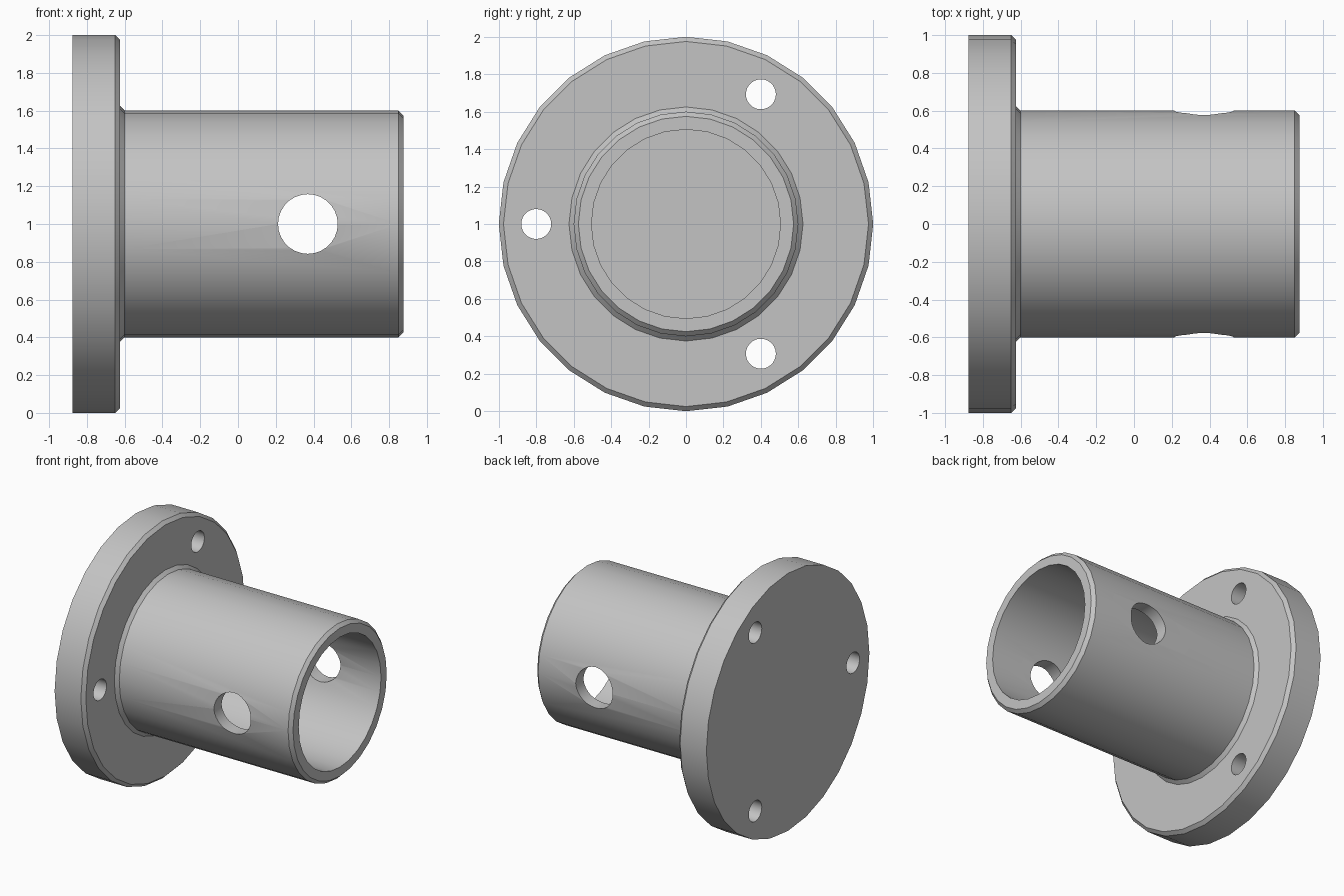
import bpy, bmesh, math
from mathutils import Matrix, Vector

cube = bpy.data.objects.get("Cube")
if cube:
    bpy.data.objects.remove(cube, do_unlink=True)

AXIS_Z = 1.0
SIDES = 28

grey = bpy.data.materials.new("plain grey")
grey.use_nodes = True
grey.diffuse_color = (0.55, 0.55, 0.55, 1)
grey.node_tree.nodes["Principled BSDF"].inputs["Base Color"].default_value = grey.diffuse_color


def add_object(name, bm):
    bmesh.ops.recalc_face_normals(bm, faces=bm.faces)
    mesh = bpy.data.meshes.new(name)
    bm.to_mesh(mesh)
    bm.free()
    mesh.materials.append(grey)
    obj = bpy.data.objects.new(name, mesh)
    bpy.context.collection.objects.link(obj)
    return obj


def lathe_x(name, profile):
    """Revolve (x, radius) points around the horizontal x axis."""
    bm = bmesh.new()
    verts = [bm.verts.new((x, 0, AXIS_Z + r)) for x, r in profile]
    edges = [bm.edges.new(pair) for pair in zip(verts, verts[1:])]
    bmesh.ops.spin(bm, geom=verts + edges, cent=(0, 0, AXIS_Z), axis=(1, 0, 0),
                   angle=math.tau, steps=SIDES, use_merge=True)
    bmesh.ops.remove_doubles(bm, verts=bm.verts, dist=0.0001)
    # Join the end fans into single flat discs
    bmesh.ops.dissolve_limit(bm, angle_limit=math.radians(1), verts=bm.verts, edges=bm.edges)
    return add_object(name, bm)


def drill(target, centre, direction, radius, depth):
    """Cut a round hole and bake it into the target mesh."""
    bm = bmesh.new()
    turn = Vector((0, 0, 1)).rotation_difference(Vector(direction)).to_matrix().to_4x4()
    bmesh.ops.create_cone(bm, cap_ends=True, segments=SIDES, radius1=radius, radius2=radius,
                          depth=depth, matrix=Matrix.Translation(centre) @ turn)
    cutter = add_object("hole_cutter", bm)
    cutter.hide_render = True
    mod = target.modifiers.new("hole", 'BOOLEAN')
    mod.operation = 'DIFFERENCE'
    mod.solver = 'EXACT'
    mod.object = cutter
    bpy.context.view_layer.objects.active = target
    bpy.ops.object.modifier_apply(modifier=mod.name)
    bpy.data.objects.remove(cutter, do_unlink=True)


# Flange, chamfered root, tube and blind bore in one turned profile
sleeve = lathe_x("flanged_sleeve", [
    (-0.875, 0), (-0.875, 1), (-0.65, 1), (-0.625, 0.975),
    (-0.625, 0.625), (-0.6, 0.6), (0.85, 0.6), (0.875, 0.575),
    (0.875, 0.505), (-0.625, 0.505), (-0.625, 0)])

# Three bolt holes through the flange
for i in range(3):
    a = math.pi + i * math.tau / 3
    centre = (-0.75, 0.8 * math.cos(a), AXIS_Z + 0.8 * math.sin(a))
    drill(sleeve, centre, (1, 0, 0), 0.08, 0.5)

# Cross pin hole through both tube walls
drill(sleeve, (0.37, 0, AXIS_Z), (0, 1, 0), 0.158, 1.6)

bpy.ops.object.select_all(action='DESELECT')
sleeve.select_set(True)
bpy.context.view_layer.objects.active = sleeve
bpy.ops.object.shade_smooth_by_angle(angle=math.radians(30))
